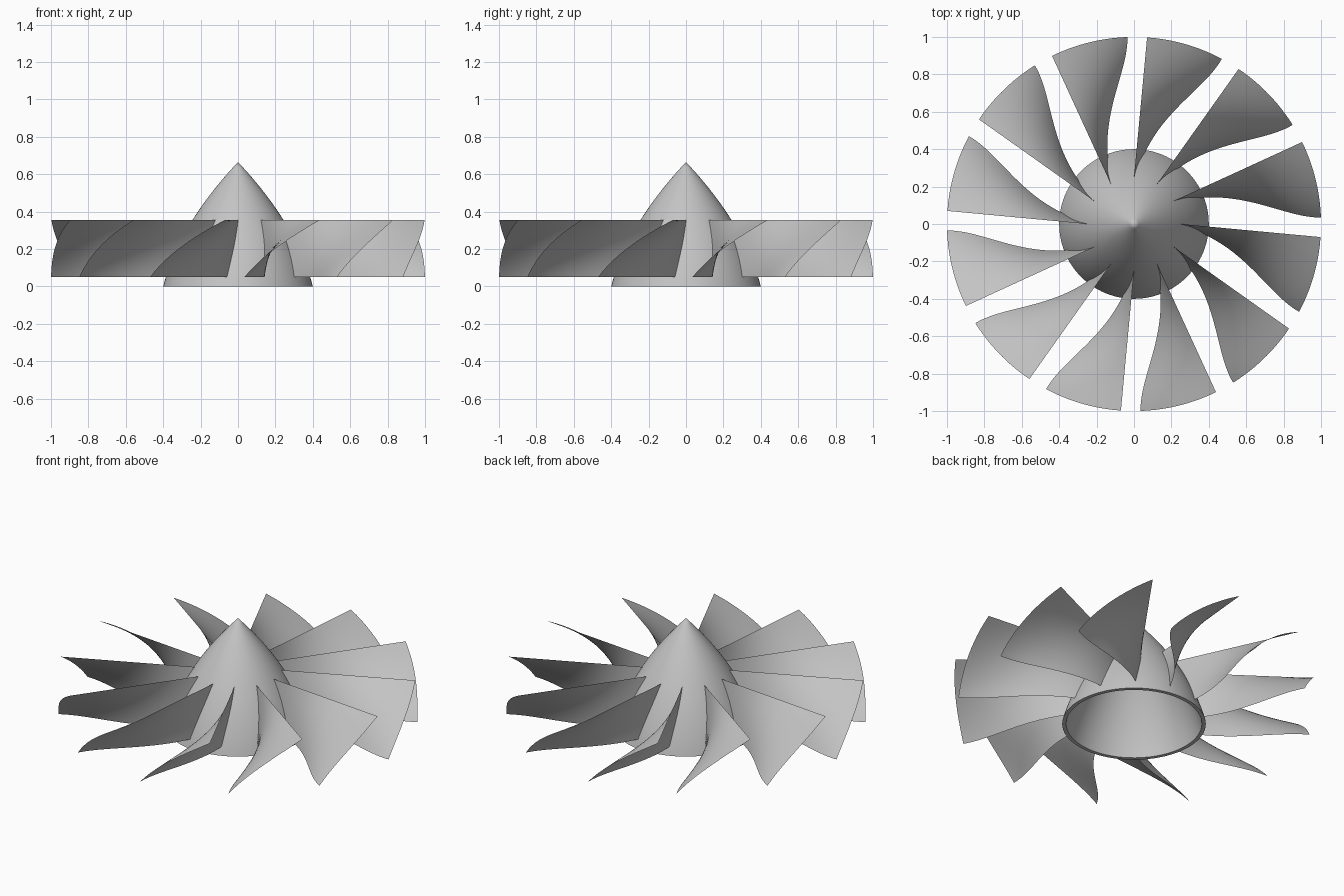
import bpy
import math

BLADES = 12
Z_LOW, Z_HIGH = 0.05, 0.355
HEIGHT = 0.665

cube = bpy.data.objects.get("Cube")
if cube:
    bpy.data.objects.remove(cube, do_unlink=True)

metal = bpy.data.materials.new("grey_metal")
metal.use_nodes = True
grey = (0.55, 0.55, 0.55, 1)
metal.diffuse_color = grey
metal.node_tree.nodes["Principled BSDF"].inputs["Base Color"].default_value = grey


def hub_radius(z):
    return max(0.0, 0.4 - 0.259 * z - 0.515 * z * z)


def make_mesh(name, verts, faces):
    mesh = bpy.data.meshes.new(name)
    mesh.from_pydata(verts, [], faces)
    mesh.materials.append(metal)
    mesh.validate()
    return mesh


def add_object(name, mesh):
    obj = bpy.data.objects.new(name, mesh)
    bpy.context.collection.objects.link(obj)
    return obj


def shade(obj):
    bpy.ops.object.select_all(action="DESELECT")
    obj.select_set(True)
    bpy.context.view_layer.objects.active = obj
    bpy.ops.object.shade_smooth_by_angle(angle=math.radians(35))


# Hollow pointed hub: outer and inner skins joined by a flat rim
def build_hub(segments=96, rings=24, wall=0.022):
    levels = [HEIGHT * i / rings for i in range(rings)]
    outer = [(hub_radius(z), z) for z in levels]
    inner = [(hub_radius(z * 0.95) - wall, z * 0.95) for z in levels]
    profile = outer[::-1] + inner
    verts = [(r * math.cos(a), r * math.sin(a), z)
             for r, z in profile
             for a in (math.tau * k / segments for k in range(segments))]
    faces = []
    for i in range(len(profile) - 1):
        for k in range(segments):
            n = (k + 1) % segments
            faces.append((i * segments + n, i * segments + k,
                          (i + 1) * segments + k, (i + 1) * segments + n))
    # Close both points
    tip = len(verts)
    verts += [(0, 0, HEIGHT), (0, 0, HEIGHT * 0.95 - wall)]
    last = (len(profile) - 1) * segments
    for k in range(segments):
        n = (k + 1) % segments
        faces.append((tip, k, n))
        faces.append((tip + 1, last + n, last + k))
    return make_mesh("hub", verts, faces)


# Thin twisted blade: straight upper edge, lower edge sweeping back outwards
def blade_point(r, u):
    top = math.pi / 2 - math.asin(0.07 * (r - 0.25) / 0.75 / r)
    t = (r - 0.05) / 0.95
    sweep = math.radians(24) * t * t * (3 - 2 * t)
    angle = top - sweep * (1.4 * u - 0.4 * u * u)
    z = Z_HIGH + (Z_LOW - Z_HIGH) * u
    return (r * math.cos(angle), r * math.sin(angle), z)


def build_blade(along=28, down=14):
    verts, faces = [], []
    for j in range(down + 1):
        u = j / down
        root = hub_radius(Z_HIGH + (Z_LOW - Z_HIGH) * u) - 0.008
        for i in range(along + 1):
            verts.append(blade_point(root + (1 - root) * i / along, u))
    row = along + 1
    for j in range(down):
        for i in range(along):
            a = j * row + i
            faces.append((a, a + row, a + row + 1, a + 1))
    return make_mesh("blade", verts, faces)


shade(add_object("hub", build_hub()))

blade_mesh = build_blade()
blade_mesh.polygons.foreach_set("use_smooth", [True] * len(blade_mesh.polygons))
for k in range(BLADES):
    blade = add_object(f"blade_{k + 1:02d}", blade_mesh)
    blade.rotation_euler.z = math.tau * k / BLADES
